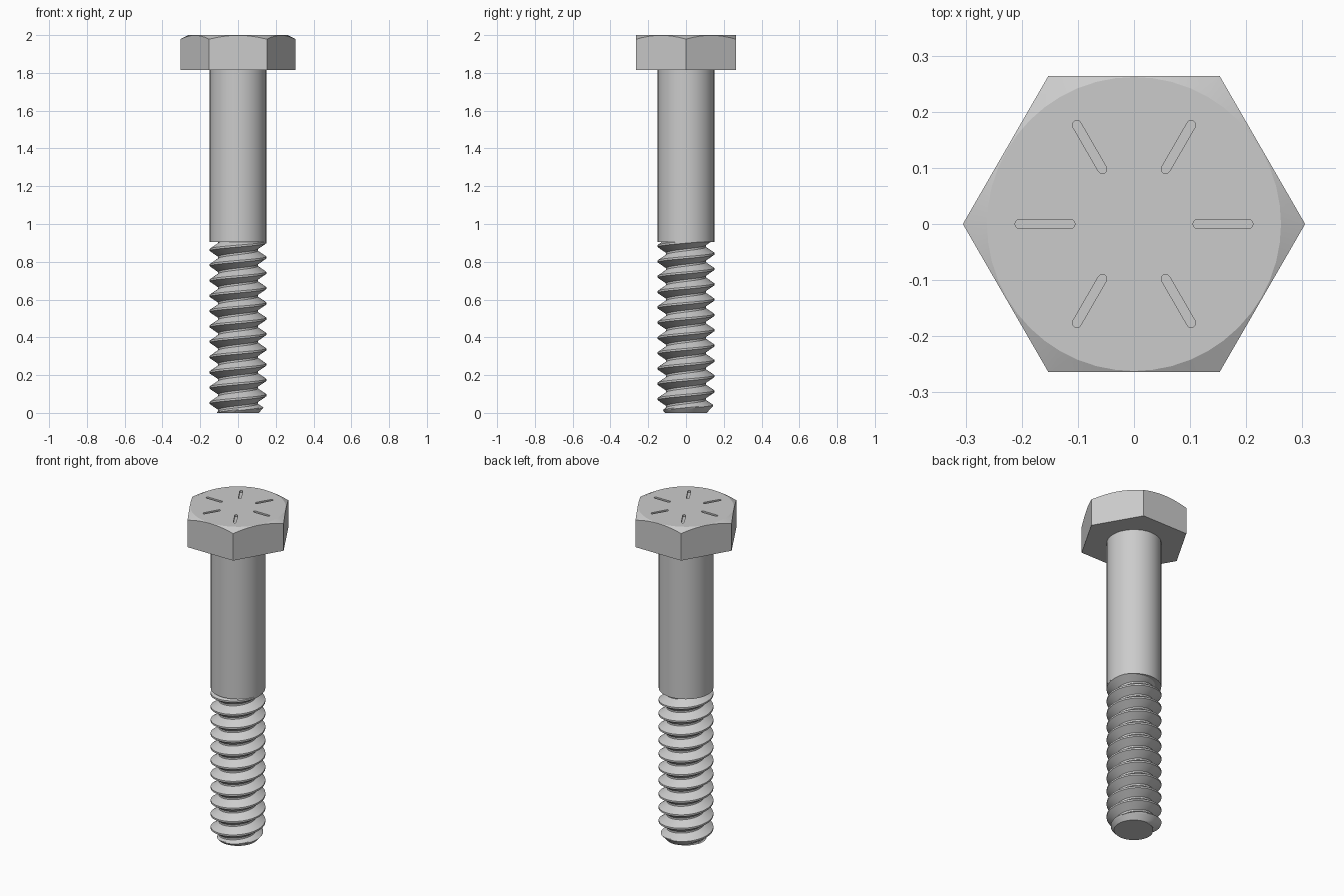
import bpy
import bmesh
from math import pi, cos, sin, radians
from mathutils import Matrix, Vector

if "Cube" in bpy.data.objects:
    bpy.data.objects.remove(bpy.data.objects["Cube"])

HEAD_Z, SHANK_Z, TOP_Z = 1.815, 0.905, 2.0
BODY_R, ROOT_R, PITCH = 0.15, 0.105, 0.081

steel = bpy.data.materials.new("grey steel")
steel.use_nodes = True
steel.diffuse_color = (0.6, 0.6, 0.6, 1)
steel.node_tree.nodes["Principled BSDF"].inputs["Base Color"].default_value = (0.6, 0.6, 0.6, 1)


def make_object(name, bm):
    bmesh.ops.recalc_face_normals(bm, faces=bm.faces)
    mesh = bpy.data.meshes.new(name)
    bm.to_mesh(mesh)
    bm.free()
    obj = bpy.data.objects.new(name, mesh)
    bpy.context.collection.objects.link(obj)
    mesh.materials.append(steel)
    return obj


def activate(obj):
    bpy.ops.object.select_all(action="DESELECT")
    obj.select_set(True)
    bpy.context.view_layer.objects.active = obj


def smooth(obj, degrees):
    activate(obj)
    bpy.ops.object.shade_smooth_by_angle(angle=radians(degrees))


def frustum(bm, sides, r_low, r_high, z_low, z_high):
    bmesh.ops.create_cone(bm, cap_ends=True, segments=sides, radius1=r_low, radius2=r_high,
                          depth=z_high - z_low,
                          matrix=Matrix.Translation((0, 0, (z_low + z_high) / 2)))


def boolean(obj, cutter, operation):
    activate(obj)
    mod = obj.modifiers.new("cut", "BOOLEAN")
    mod.object, mod.operation, mod.solver = cutter, operation, "EXACT"
    bpy.ops.object.modifier_apply(modifier=mod.name)
    bpy.data.objects.remove(cutter)


# Hexagonal head with corners on the x axis
bm = bmesh.new()
frustum(bm, 6, 0.305, 0.305, HEAD_Z, TOP_Z)
corner = max(bm.verts, key=lambda v: v.co.x).co
if abs(corner.y) > 0.01:
    bmesh.ops.rotate(bm, verts=bm.verts, matrix=Matrix.Rotation(pi / 6, 3, "Z"))
head = make_object("hex_head", bm)

# Conical chamfer on the top corners
bm = bmesh.new()
frustum(bm, 48, 0.262 + 0.25 * 2, 0.262, TOP_Z - 0.25, TOP_Z)
boolean(head, make_object("chamfer_cone", bm), "INTERSECT")

# Six rounded radial grooves in the top
bm = bmesh.new()
for i in range(6):
    turn = Matrix.Rotation(i * pi / 3, 3, "Z")
    ring = []
    for centre, start in ((0.204, -pi / 2), (0.113, pi / 2)):
        for k in range(7):
            a = start + k * pi / 6
            ring.append(turn @ Vector((centre + 0.008 * cos(a), 0.008 * sin(a), TOP_Z - 0.012)))
    face = bm.faces.new([bm.verts.new(p) for p in ring])
    ext = bmesh.ops.extrude_face_region(bm, geom=[face])["geom"]
    bmesh.ops.translate(bm, vec=(0, 0, 0.04),
                        verts=[g for g in ext if isinstance(g, bmesh.types.BMVert)])
boolean(head, make_object("groove_cutter", bm), "DIFFERENCE")
smooth(head, 15)

# Plain shank
bm = bmesh.new()
frustum(bm, 32, BODY_R, BODY_R, SHANK_Z, HEAD_Z)
smooth(make_object("shank", bm), 30)

# Right-handed thread: a helical sheet trimmed at both ends
SIDES, STEPS = 48, 16
TURNS = int(SHANK_Z / PITCH) + 4


def thread_radius(phase, z):
    d = abs((phase + 0.5) % 1 - 0.5)                   # distance from the crest
    t = min(max((d - 0.0625) / 0.375, 0), 1)           # flat crest and flat root
    r = BODY_R + (ROOT_R - BODY_R) * t
    return min(r, max(0.11 + 0.9 * z, 0.05))           # chamfered tip


bm = bmesh.new()
columns = []
for s in range(SIDES + 1):
    a = 2 * pi * s / SIDES
    column = []
    for k in range(TURNS * STEPS + 1):
        phase = k / STEPS
        z = 0.053 + PITCH * (phase - 2.5 + s / SIDES)
        r = thread_radius(phase, z)
        column.append(bm.verts.new((r * cos(a), r * sin(a), z)))
    columns.append(column)
for left, right in zip(columns, columns[1:]):
    for k in range(TURNS * STEPS):
        bm.faces.new((left[k], right[k], right[k + 1], left[k + 1]))
bmesh.ops.remove_doubles(bm, verts=bm.verts, dist=0.0001)
for z, normal in ((0, (0, 0, -1)), (SHANK_Z, (0, 0, 1))):
    geom = bm.verts[:] + bm.edges[:] + bm.faces[:]
    bmesh.ops.bisect_plane(bm, geom=geom, plane_co=(0, 0, z), plane_no=normal, clear_outer=True)
    rim = [e for e in bm.edges if e.is_boundary and all(abs(v.co.z - z) < 0.0001 for v in e.verts)]
    bmesh.ops.contextual_create(bm, geom=rim)
smooth(make_object("thread", bm), 25)
